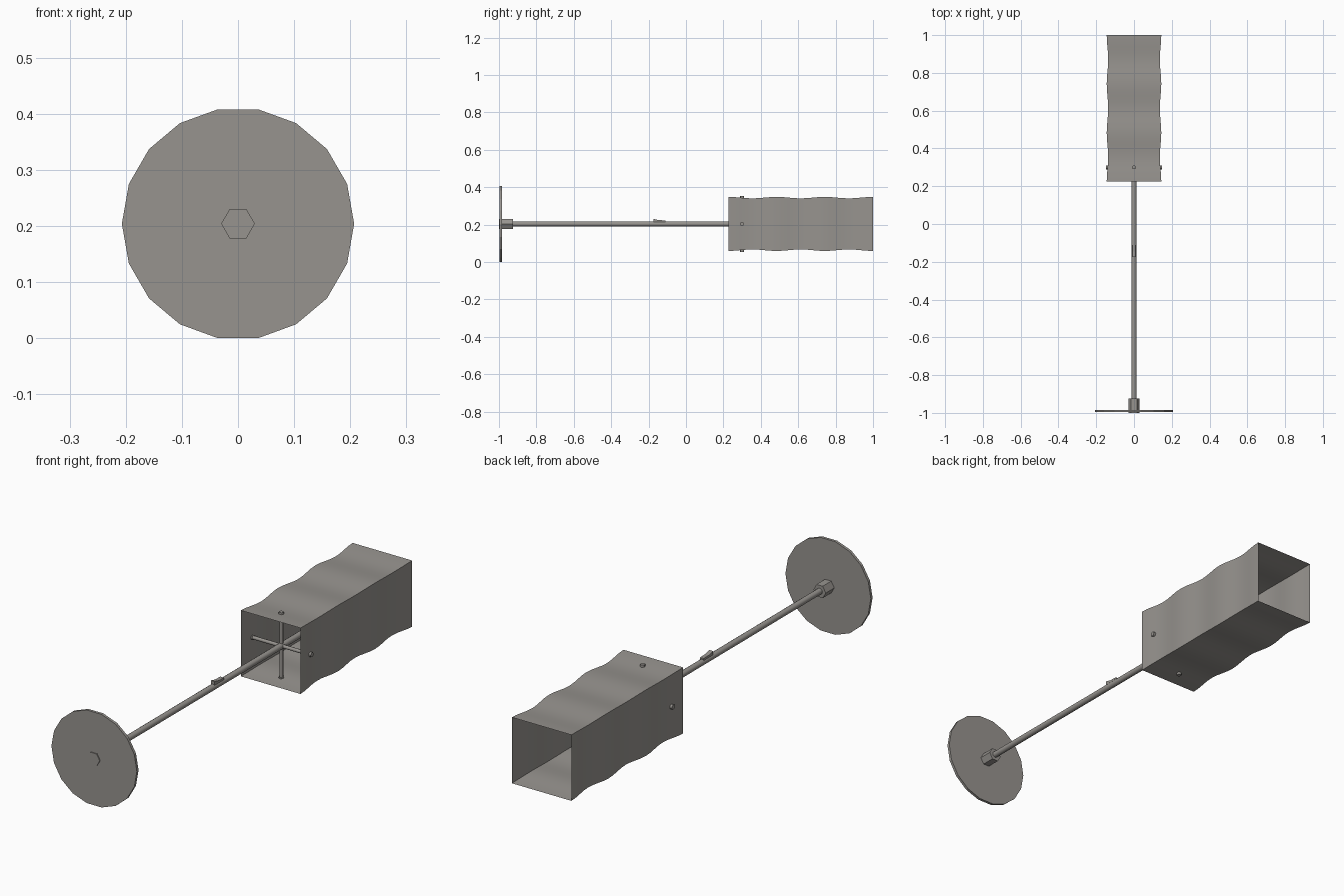
import bpy, bmesh, math
from mathutils import Vector

if "Cube" in bpy.data.objects:
    bpy.data.objects.remove(bpy.data.objects["Cube"])

CZ = 0.204  # height of the lamp axis (lamp lies along y)

mat = bpy.data.materials.new("warm_grey")
mat.diffuse_color = (0.31, 0.295, 0.275, 1)
mat.use_nodes = True
mat.node_tree.nodes["Principled BSDF"].inputs["Base Color"].default_value = mat.diffuse_color


def finish(name, bm, smooth=True):
    bmesh.ops.recalc_face_normals(bm, faces=bm.faces)
    me = bpy.data.meshes.new(name)
    bm.to_mesh(me)
    bm.free()
    ob = bpy.data.objects.new(name, me)
    bpy.context.collection.objects.link(ob)
    me.materials.append(mat)
    if smooth:
        bpy.ops.object.select_all(action='DESELECT')
        ob.select_set(True)
        bpy.context.view_layer.objects.active = ob
        bpy.ops.object.shade_smooth_by_angle(angle=math.radians(50))
    return ob


def prism(name, a, b, r, n, smooth=True):
    """Closed n-sided cylinder from point a to point b."""
    a, b = Vector(a), Vector(b)
    d = (b - a).normalized()
    u = Vector((1, 0, 0)) if abs(d.x) < 0.5 else Vector((0, 1, 0))
    w = d.cross(u)
    bm = bmesh.new()
    rings = []
    for p in (a, b):
        rings.append([bm.verts.new(p + r * (math.cos(t) * u + math.sin(t) * w))
                      for t in (2 * math.pi * i / n for i in range(n))])
    for i in range(n):
        j = (i + 1) % n
        bm.faces.new((rings[0][i], rings[0][j], rings[1][j], rings[1][i]))
    bm.faces.new(rings[0])
    bm.faces.new(rings[1])
    return finish(name, bm, smooth)


# base disc, hexagonal collar and pole
prism("base_disc", (0, -0.996, CZ), (0, -0.984, CZ), 0.207, 18, False)
prism("base_collar", (0, -1.0, CZ), (0, -0.925, CZ), 0.03, 6, False)
prism("pole", (0, -0.93, CZ), (0, 0.55, CZ), 0.0135, 10)

# cross rods holding the shade, with knobs outside
Y = 0.30
for name, d in (("horizontal", Vector((1, 0, 0))), ("vertical", Vector((0, 0, 1)))):
    c = Vector((0, Y, CZ))
    prism(name + "_rod", c - d * 0.14, c + d * 0.14, 0.008, 8)
    for s in (-1, 1):
        prism(f"{name}_knob", c + d * s * 0.136, c + d * s * 0.149, 0.0105, 8)

# wavy square shade, open at both ends
bm = bmesh.new()
y0, y1, steps = 0.226, 1.0, 24
prev = None
for i in range(steps + 1):
    t = i / steps
    h = 0.1405 + 0.004 * math.cos(t * 6 * math.pi)
    ring = [bm.verts.new((sx * h, y0 + (y1 - y0) * t, CZ + sz * h))
            for sx, sz in ((-1, -1), (1, -1), (1, 1), (-1, 1))]
    if prev:
        for k in range(4):
            m = (k + 1) % 4
            bm.faces.new((prev[k], prev[m], ring[m], ring[k]))
    prev = ring
finish("shade", bm)

# wedge-shaped switch on the pole
bm = bmesh.new()
profile = [(-0.175, 0.214), (-0.11, 0.214), (-0.11, 0.223), (-0.145, 0.224), (-0.175, 0.231)]
sides = [[bm.verts.new((x, y, z)) for y, z in profile] for x in (-0.009, 0.009)]
for i in range(len(profile)):
    j = (i + 1) % len(profile)
    bm.faces.new((sides[0][i], sides[0][j], sides[1][j], sides[1][i]))
for s in sides:
    bm.faces.new(s)
finish("switch", bm, False)
